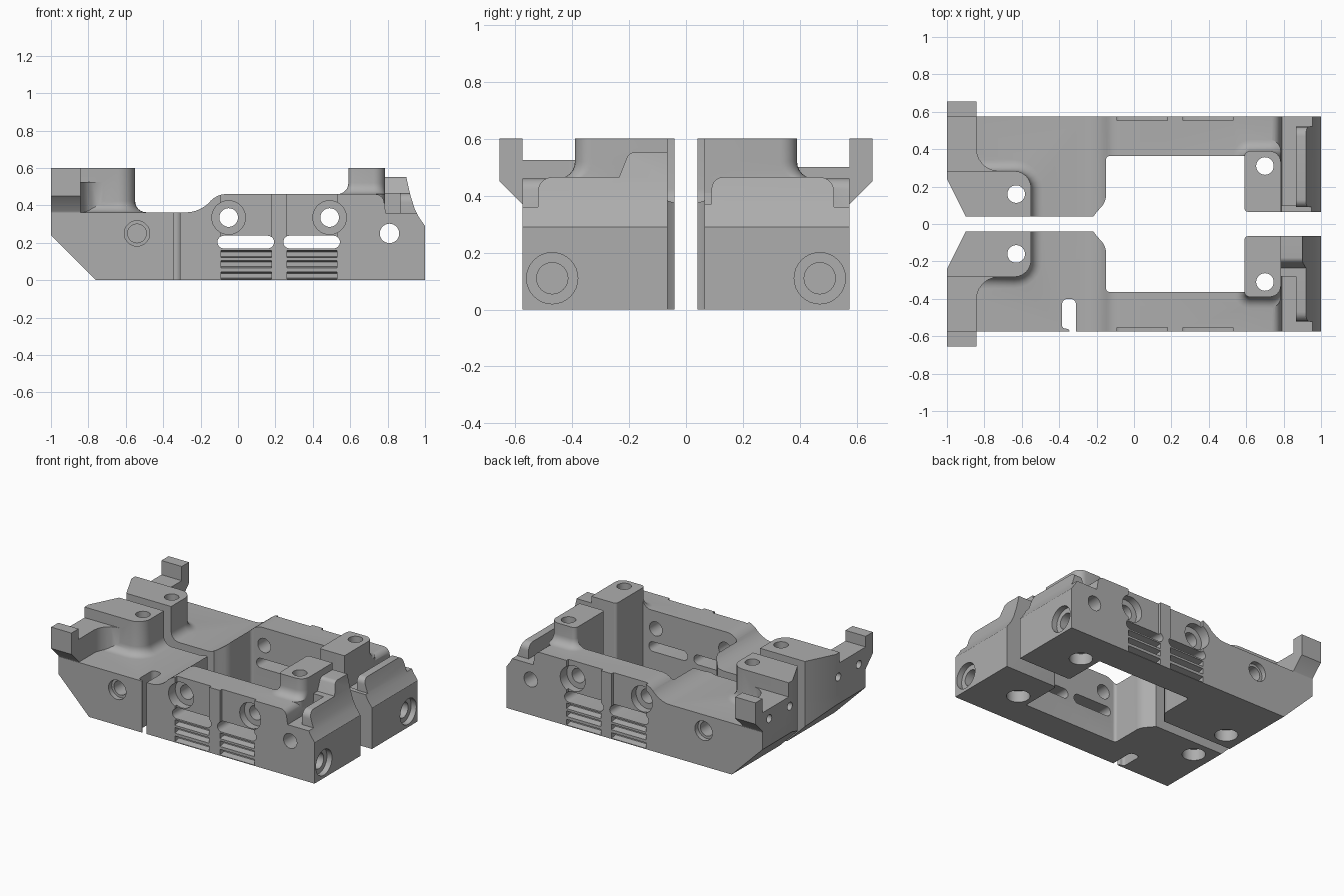
import bpy, bmesh, math
from mathutils import Vector

if "Cube" in bpy.data.objects:
    bpy.data.objects.remove(bpy.data.objects["Cube"], do_unlink=True)

grey = bpy.data.materials.new("machined grey")
grey.use_nodes = True
colour = (0.42, 0.42, 0.42, 1)
grey.diffuse_color = colour
grey.node_tree.nodes["Principled BSDF"].inputs["Base Color"].default_value = colour


def rounded(points, steps=6):
    """Outline whose corners with a third value are rounded by that distance."""
    out = []
    for i, p in enumerate(points):
        here = Vector(p[:2])
        if len(p) == 2:
            out.append(here)
            continue
        before, after = Vector(points[i - 1][:2]), Vector(points[(i + 1) % len(points)][:2])
        a = here + (before - here).normalized() * p[2]
        b = here + (after - here).normalized() * p[2]
        for k in range(steps + 1):
            t = k / steps
            wa, wm, wb = (1 - t) ** 2, 2 * t * (1 - t) * 0.707, t * t
            out.append((a * wa + here * wm + b * wb) / (wa + wm + wb))
    return out


def loft(name, rings, axis):
    """Solid through stacked outlines; each ring is (outline, position on axis)."""
    place = {"x": lambda p, d: (d, p[0], p[1]), "y": lambda p, d: (p[0], d, p[1]),
             "z": lambda p, d: (p[0], p[1], d)}[axis]
    bm = bmesh.new()
    loops = [[bm.verts.new(place(p, d)) for p in outline] for outline, d in rings]
    bm.faces.new(loops[0])
    bm.faces.new(loops[-1])
    n = len(loops[0])
    for low, high in zip(loops, loops[1:]):
        for i in range(n):
            j = (i + 1) % n
            bm.faces.new((low[i], low[j], high[j], high[i]))
    bmesh.ops.recalc_face_normals(bm, faces=bm.faces)
    mesh = bpy.data.meshes.new(name)
    bm.to_mesh(mesh)
    bm.free()
    obj = bpy.data.objects.new(name, mesh)
    bpy.context.collection.objects.link(obj)
    return obj


def prism(points, axis, lo, hi, name="helper"):
    outline = rounded(points)
    return loft(name, [(outline, lo), (outline, hi)], axis)


def box(x0, x1, v0, v1, z0, z1):
    return prism([(x0, v0), (x1, v0), (x1, v1), (x0, v1)], "z", z0, z1)


def hole(a, b, r, axis, lo, hi):
    ring = [Vector((a + r * math.cos(k * math.tau / 32), b + r * math.sin(k * math.tau / 32)))
            for k in range(32)]
    return loft("helper", [(ring, lo), (ring, hi)], axis)


def flared(outline, z_deck, z_top, r):
    """Upright post with a concave fillet where it meets the deck."""
    rings = [(rounded(outline(r)), z_deck - 0.05)]
    for k in range(7):
        a = k / 6 * math.pi / 2
        rings.append((rounded(outline(r * (1 - math.sin(a)))), z_deck + r * (1 - math.cos(a))))
    rings.append((rounded(outline(0)), z_top))
    return loft("helper", rings, "z")


def combine(body, other, operation):
    mod = body.modifiers.new("combine", "BOOLEAN")
    mod.operation, mod.solver, mod.object = operation, "EXACT", other
    graph = bpy.context.evaluated_depsgraph_get()
    mesh = bpy.data.meshes.new_from_object(body.evaluated_get(graph))
    body.modifiers.clear()
    body.data = mesh
    bpy.data.objects.remove(other, do_unlink=True)


def make_half(name, side):
    front = side < 0
    # Main side profile: sloped tail, low deck, raised wall and low nose
    body = prism([(-1, .24), (-.76, 0), (1, 0), (1, .36), (.79, .36), (.775, .46, .04),
                  (-.12, .46, .05), (-.19, .363, .08), (-1, .363)], "y", .04, .575, name)
    saddle = .525 if front else .5
    adds = [
        # Tail block and nose post
        flared(lambda d: [(-1, .04), (-.55 + d, .04), (-.55 + d, .283 + d, .09 + d),
                          (-1, .283 + d)], .363, .6, .06),
        flared(lambda d: [(.59 - d, .04), (.785, .04), (.785, .39 + d, .06),
                          (.59 - d, .39 + d, .03 + d)], .46, .6, .06),
        # Outer ear with its saddle, and the fillet joining it to the block
        prism([(.2, .3), (.55, .3), (.575, .37), (.655, .45), (.655, .6), (.575, .6),
               (.575, saddle), (.2, saddle)], "x", -1, -.842),
        prism([(-.9, .2), (-.7, .2), (-.7, .283), (-.842, .283, .12), (-.842, .42), (-.9, .42)],
              "z", .3, saddle),
        # Nose lip
        prism([(.09, .3), (.09, .465, .04), (.52, .465, .05), (.52, .3)], "x", .865, .99),
    ]
    if front:
        adds.append(prism([(.04, .3), (.04, .553), (.2, .553, .02), (.235, .465), (.28, .465),
                           (.28, .3)], "x", .77, .99))
    else:
        adds.append(box(.77, .99, .05, .1, .3, .37))
    cuts = [
        # Curved nose slope, central opening and tail corner
        prism([(.9, .7), (.9, .55), (.92, .46), (.945, .38), (.965, .34), (1, .29),
               (1.1, .29), (1.1, .7)], "y", -.1, .8),
        prism([(-.28, -.1), (-.22, .04, .03), (-.15, .12, .03), (-.15, .363, .02), (.59, .363),
               (.59, .065, .02), (1.1, .065), (1.1, -.1)], "z", -.1, .8),
        prism([(-.87, -.02), (-1.05, .34), (-1.2, .34), (-1.2, -.02)], "z", -.1, .8),
        # Upright bolt holes
        hole(-.63, .16, .047, "z", -.1, .8), hole(.7, .31, .047, "z", -.1, .8),
        hole(-.63, .16, .075, "z", -.1, .08), hole(.7, .31, .075, "z", -.1, .08),
        # Cross holes
        hole(.81, .25, .052, "y", -.1, .8),
        hole(-.54, .25, .068, "y", .54, .8), hole(-.54, .25, .05, "y", .4, .8),
        # Nose end hole
        hole(.47, .11, .09, "x", .96, 1.2), hole(.47, .11, .055, "x", .8, 1.2),
        # Small tail end holes
        hole(.5, .43, .028, "x", -1.1, -.9), hole(.27, .43, .028, "x", -1.1, -.9),
    ]
    # Two window bays: shallow recess, bolt hole, slot and ribbed panel
    for x0, x1, hx in ((-.09, .178, -.05), (.262, .53, .49)):
        cuts.append(box(x0, x1, .553, .7, .2, .7))
        cuts.append(hole(hx, .335, .09, "y", .5, .8))
        cuts.append(hole(hx, .335, .05, "y", .2, .8))
        cuts.append(prism([(x0 - .02, .17, .034), (x1 + .015, .17, .034),
                           (x1 + .015, .238, .034), (x0 - .02, .238, .034)], "y", .2, .8))
        for z in (.025, .085, .14):
            cuts.append(prism([(.53, z - .012), (.6, z - .024), (.6, z + .024), (.53, z + .012)],
                              "x", x0, x1))
    if front:
        # Cable slot with a narrow mouth
        cuts.append(prism([(-.385, .4, .03), (-.31, .4, .03), (-.31, .7), (-.345, .7),
                           (-.345, .56, .015), (-.385, .56, .02)], "z", -.1, .8))
    for part in adds:
        combine(body, part, "UNION")
    for part in cuts:
        combine(body, part, "DIFFERENCE")

    # Place on its side of the centre line
    bm = bmesh.new()
    bm.from_mesh(body.data)
    for v in bm.verts:
        v.co.y *= side
    bmesh.ops.remove_doubles(bm, verts=bm.verts, dist=0.0003)
    bmesh.ops.recalc_face_normals(bm, faces=bm.faces)
    bm.to_mesh(body.data)
    bm.free()
    body.data.materials.clear()
    body.data.materials.append(grey)
    bpy.ops.object.select_all(action="DESELECT")
    body.select_set(True)
    bpy.context.view_layer.objects.active = body
    bpy.ops.object.shade_smooth_by_angle(angle=math.radians(30))


make_half("front_half", -1)
make_half("back_half", 1)
